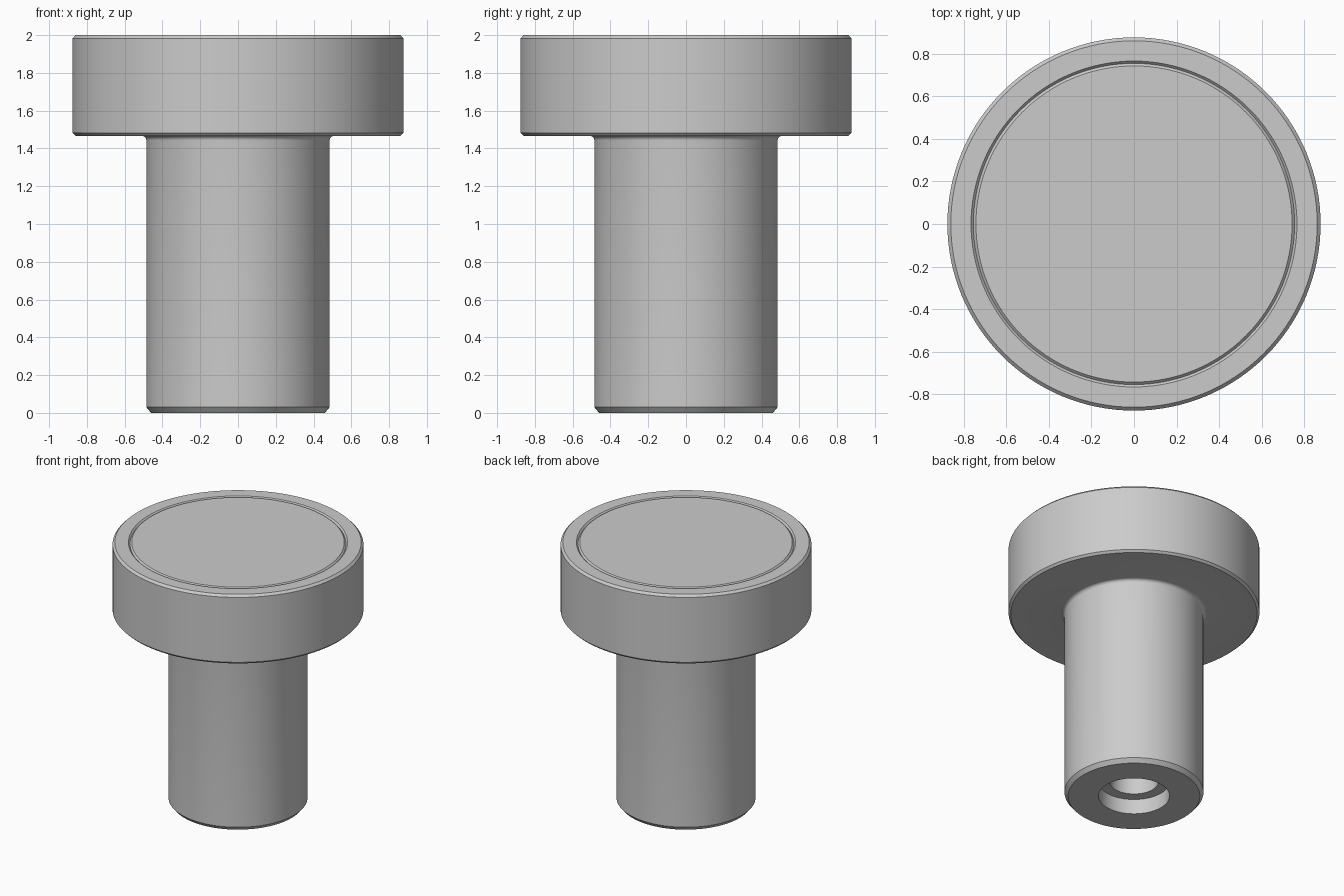
import bpy, bmesh, math

if "Cube" in bpy.data.objects:
    bpy.data.objects.remove(bpy.data.objects["Cube"])

SEGMENTS = 128


def lathe(name, profile):
    """Spin an (r, z) profile around z; r = 0 ends become poles."""
    bm = bmesh.new()
    verts = [bm.verts.new((r, 0, z)) for r, z in profile]
    edges = [bm.edges.new(pair) for pair in zip(verts, verts[1:])]
    bmesh.ops.spin(bm, geom=verts + edges, cent=(0, 0, 0), axis=(0, 0, 1),
                   angle=math.tau, steps=SEGMENTS, use_duplicate=False)
    bmesh.ops.remove_doubles(bm, verts=bm.verts, dist=0.0001)
    bmesh.ops.recalc_face_normals(bm, faces=bm.faces)
    mesh = bpy.data.meshes.new(name)
    bm.to_mesh(mesh)
    bm.free()
    obj = bpy.data.objects.new(name, mesh)
    bpy.context.collection.objects.link(obj)
    bpy.ops.object.select_all(action='DESELECT')
    obj.select_set(True)
    bpy.context.view_layer.objects.active = obj
    bpy.ops.object.shade_smooth_by_angle(angle=math.radians(25))
    return obj


# Blind bore with counterbore, opening at the foot of the shank
bore = [(0, 0.87), (0.17, 0.78), (0.17, 0.115), (0.248, 0.115), (0.248, 0)]

# Shank with chamfered foot
shank = [(0.46, 0), (0.485, 0.03)]

# Fillet where the shank meets the head
fillet = []
for i in range(7):
    a = math.pi - i * math.pi / 12
    fillet.append((0.51 + 0.025 * math.cos(a), 1.442 + 0.025 * math.sin(a)))

# Head with chamfered rims and a V groove around the top pad
head = [(0.86, 1.467), (0.876, 1.483), (0.876, 1.983), (0.86, 2.0),
        (0.765, 2.0), (0.754, 1.988), (0.742, 2.0), (0, 2.0)]

lathe("support_button", bore + shank + fillet + head)
